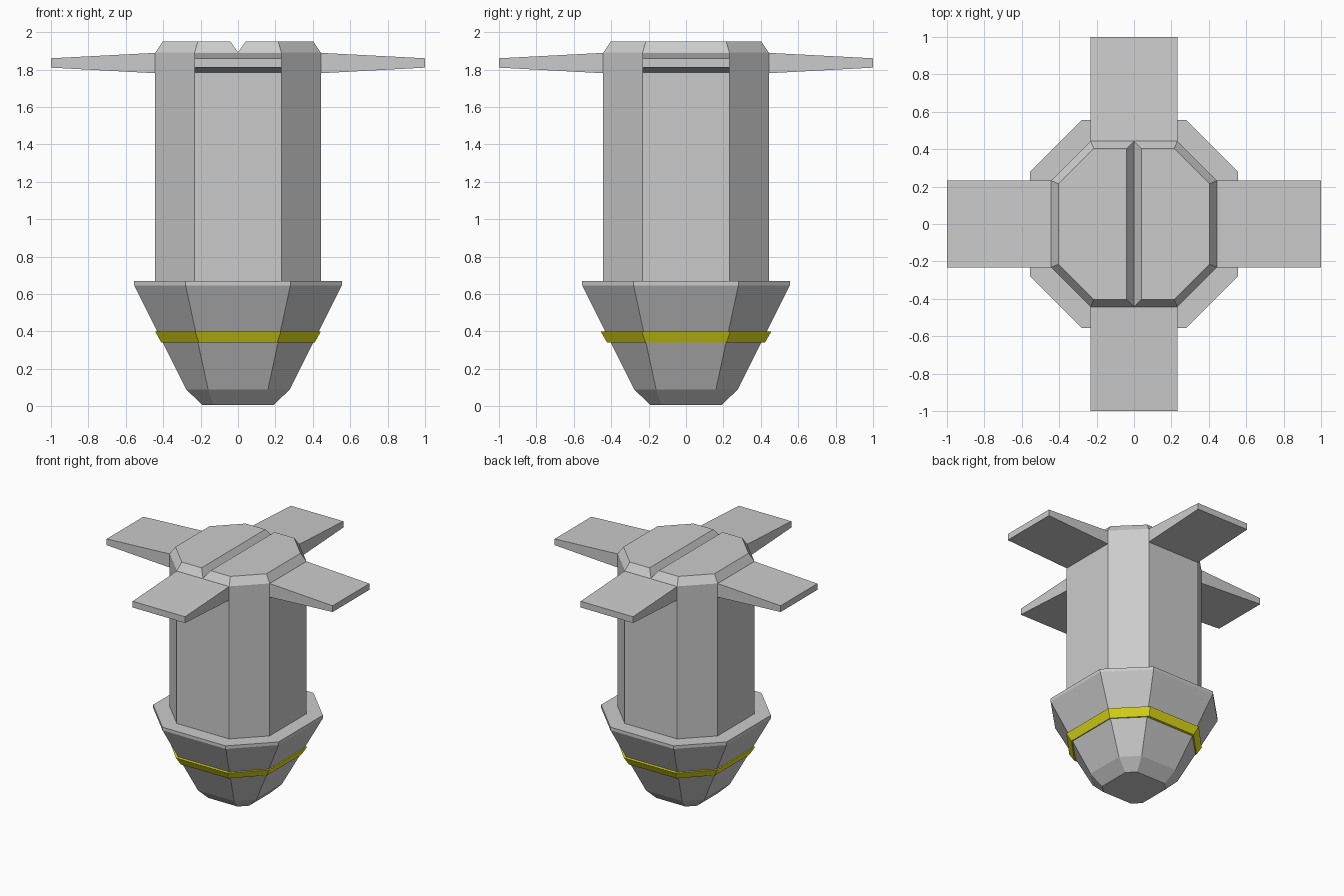
import bpy, bmesh

if "Cube" in bpy.data.objects:
    bpy.data.objects.remove(bpy.data.objects["Cube"])


def finish(name, bm):
    bmesh.ops.recalc_face_normals(bm, faces=bm.faces)
    me = bpy.data.meshes.new(name)
    bm.to_mesh(me)
    bm.free()
    ob = bpy.data.objects.new(name, me)
    bpy.context.scene.collection.objects.link(ob)
    return ob


def octagon(h, c, sy=1.0):
    """Half-width h, half-length c of the straight sides."""
    pts = [(h, -c), (h, c), (c, h), (-c, h), (-h, c), (-h, -c), (-c, -h), (c, -h)]
    return [(x, y * sy) for x, y in pts]


def loft(name, sections):
    """Skin a stack of closed sections: (z, list of xy points)."""
    bm = bmesh.new()
    rings = [[bm.verts.new((x, y, z)) for x, y in pts] for z, pts in sections]
    n = len(rings[0])
    for a, b in zip(rings, rings[1:]):
        for i in range(n):
            j = (i + 1) % n
            bm.faces.new((a[i], a[j], b[j], b[i]))
    bm.faces.new(rings[0][::-1])
    bm.faces.new(rings[-1])
    return finish(name, bm)


def prism(name, a, b):
    """Join two matching end profiles."""
    bm = bmesh.new()
    va = [bm.verts.new(p) for p in a]
    vb = [bm.verts.new(p) for p in b]
    n = len(va)
    for i in range(n):
        j = (i + 1) % n
        bm.faces.new((va[i], va[j], vb[j], vb[i]))
    bm.faces.new(va[::-1])
    bm.faces.new(vb)
    return finish(name, bm)


# Octagonal nose with flared collar
loft("nose", [(0.005, octagon(0.19, 0.13)), (0.09, octagon(0.277, 0.16)),
              (0.645, octagon(0.555, 0.28)), (0.67, octagon(0.555, 0.28))])

# Yellow band around the nose
band = loft("nose_band", [(0.34, octagon(0.41, 0.21, 1.03)),
                          (0.40, octagon(0.443, 0.23, 1.03))])
mat = bpy.data.materials.new("yellow")
mat.diffuse_color = (0.8, 0.77, 0.01, 1)
mat.use_nodes = True
mat.node_tree.nodes["Principled BSDF"].inputs["Base Color"].default_value = mat.diffuse_color
band.data.materials.append(mat)

# Main body with chamfered top
body = loft("body", [(0.66, octagon(0.443, 0.232)), (1.89, octagon(0.443, 0.232)),
                     (1.95, octagon(0.403, 0.215))])

# V-shaped slot across the top
vee = [(0, 1.892), (0.083, 2.01), (-0.083, 2.01)]
cutter = prism("slot_cutter", [(x, -0.6, z) for x, z in vee],
               [(x, 0.6, z) for x, z in vee])
cutter.hide_render = True
mod = body.modifiers.new("slot", 'BOOLEAN')
mod.operation = 'DIFFERENCE'
mod.solver = 'EXACT'
mod.object = cutter
bpy.context.view_layer.objects.active = body
bpy.ops.object.modifier_apply(modifier=mod.name)
bpy.data.objects.remove(cutter)

# Four tapered fins
w = 0.232
side = [(0.44, 1.78), (1.0, 1.81), (1.0, 1.86), (0.44, 1.889)]
for name, (cx, cy) in {"right_fin": (1, 0), "back_fin": (0, 1),
                       "left_fin": (-1, 0), "front_fin": (0, -1)}.items():
    ends = [[(r * cx - s * cy, r * cy + s * cx, z) for r, z in side] for s in (-w, w)]
    prism(name, *ends)
